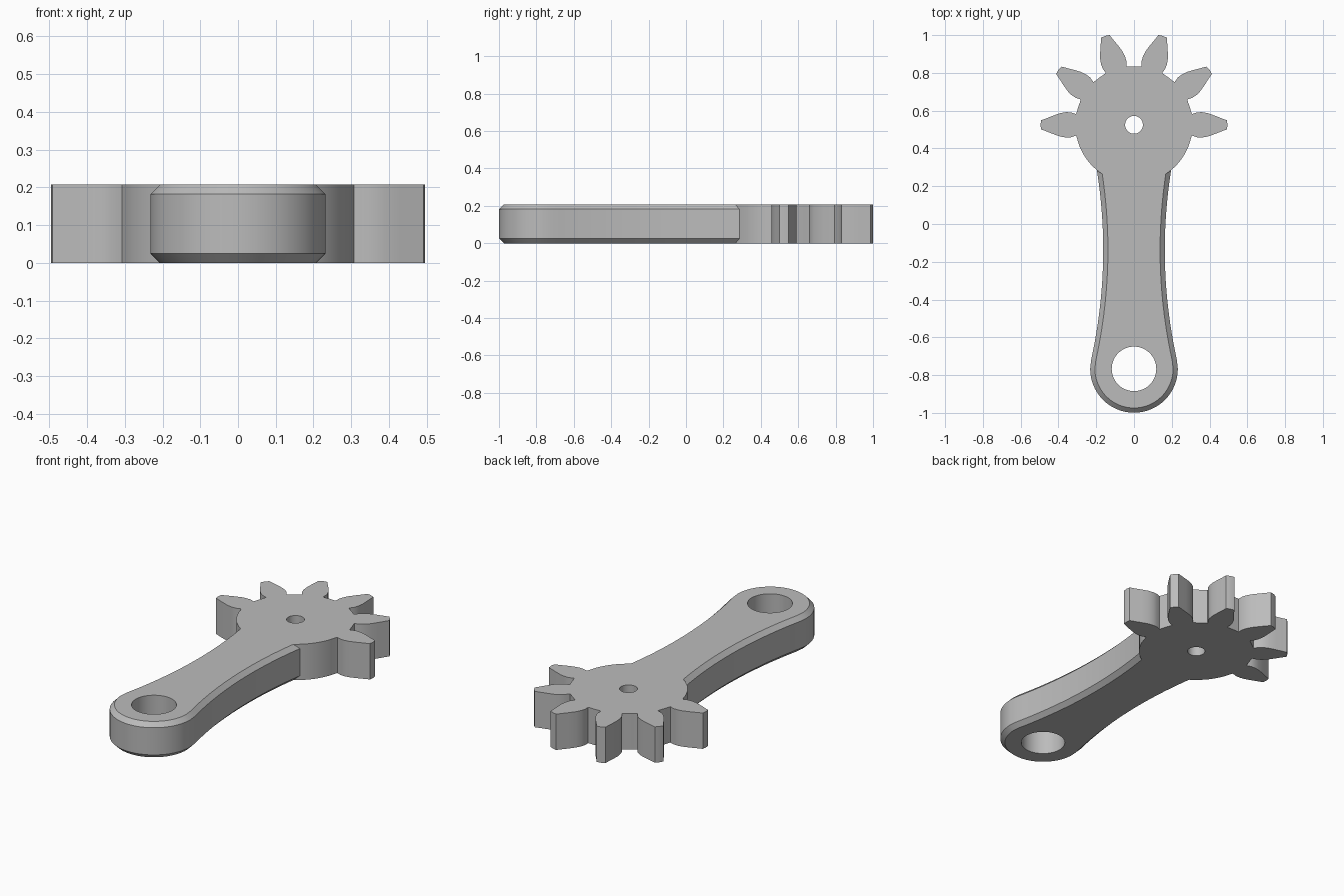
import bpy, bmesh, math

cube = bpy.data.objects.get("Cube")
if cube:
    bpy.data.objects.remove(cube, do_unlink=True)

HEIGHT, CHAMFER = 0.207, 0.025
GEAR_Y, GEAR_R = 0.525, 0.31
EYE_Y, EYE_R = -0.767, 0.232

grey = bpy.data.materials.new("plain grey")
grey.use_nodes = True
colour = (0.5, 0.5, 0.5, 1)
grey.diffuse_color = colour
grey.node_tree.nodes["Principled BSDF"].inputs["Base Color"].default_value = colour


def arc(cy, r, a0, a1, n):
    """Points on an arc about (0, cy), angles in degrees, ends included."""
    angles = [math.radians(a0 + (a1 - a0) * i / n) for i in range(n + 1)]
    return [(r * math.cos(a), cy + r * math.sin(a)) for a in angles]


def inset(pts, d):
    """Move a counter-clockwise outline inward by d."""
    out = []
    for i, (x, y) in enumerate(pts):
        (px, py), (nx, ny) = pts[i - 1], pts[(i + 1) % len(pts)]
        tx, ty = nx - px, ny - py
        length = math.hypot(tx, ty)
        out.append((x - d * ty / length, y + d * tx / length))
    return out


def loft(name, rings):
    """Closed solid through (outline, z) rings."""
    bm = bmesh.new()
    loops = [[bm.verts.new((x, y, z)) for x, y in pts] for pts, z in rings]
    bm.faces.new(loops[0][::-1])
    bm.faces.new(loops[-1])
    for low, high in zip(loops, loops[1:]):
        for i in range(len(low)):
            j = (i + 1) % len(low)
            bm.faces.new((low[i], low[j], high[j], high[i]))
    mesh = bpy.data.meshes.new(name)
    bm.to_mesh(mesh)
    bm.free()
    mesh.materials.append(grey)
    obj = bpy.data.objects.new(name, mesh)
    bpy.context.collection.objects.link(obj)
    return obj


def combine(target, tool, operation):
    """Apply a boolean and discard the tool object."""
    mod = target.modifiers.new(operation.lower(), 'BOOLEAN')
    mod.operation, mod.solver, mod.object = operation, 'EXACT', tool
    bpy.context.view_layer.objects.active = target
    bpy.ops.object.modifier_apply(modifier=mod.name)
    bpy.data.objects.remove(tool, do_unlink=True)


# Gear sector: six teeth on the far side, plain round edge toward the arm
half_tooth = [(0.307, 0.057), (0.335, 0.066), (0.36, 0.067), (0.39, 0.062),
              (0.43, 0.048), (0.465, 0.034), (0.492, 0.024)]
flank = [(r, -w) for r, w in half_tooth] + [(0.495, 0)] + half_tooth[::-1]
outline = []
for k in range(6):
    a = math.radians(36 * k)
    c, s = math.cos(a), math.sin(a)
    outline += [(r * c - w * s, GEAR_Y + r * s + w * c) for r, w in flank]
    if k < 5:
        outline += arc(GEAR_Y, GEAR_R, 36 * k + 14, 36 * k + 22, 2)
outline += arc(GEAR_Y, GEAR_R, 193, 347, 32)
lever = loft("gear_lever", [(outline, 0), (outline, HEIGHT)])

# Arm: waisted sides and a round eye end, chamfered top and bottom
side = []
for i in range(25):
    y = -0.72 + 1.12 * i / 24
    side.append((0.163 + (y + 0.137) ** 2 / 5.3, y))
profile = [(-x, y) for x, y in side[::-1]] + arc(EYE_Y, EYE_R, 180, 360, 32) + side
small = inset(profile, CHAMFER)
arm = loft("arm", [(small, 0), (profile, CHAMFER),
                   (profile, HEIGHT - CHAMFER), (small, HEIGHT)])
combine(lever, arm, 'UNION')

# Through holes: gear pivot and arm eye
for y, r in ((GEAR_Y, 0.047), (EYE_Y, 0.118)):
    ring = arc(y, r, 0, 360, 48)[:-1]
    combine(lever, loft("hole_cutter", [(ring, -0.1), (ring, HEIGHT + 0.1)]),
            'DIFFERENCE')

bpy.ops.object.select_all(action='DESELECT')
lever.select_set(True)
bpy.context.view_layer.objects.active = lever
bpy.ops.object.shade_smooth_by_angle(angle=math.radians(25))
